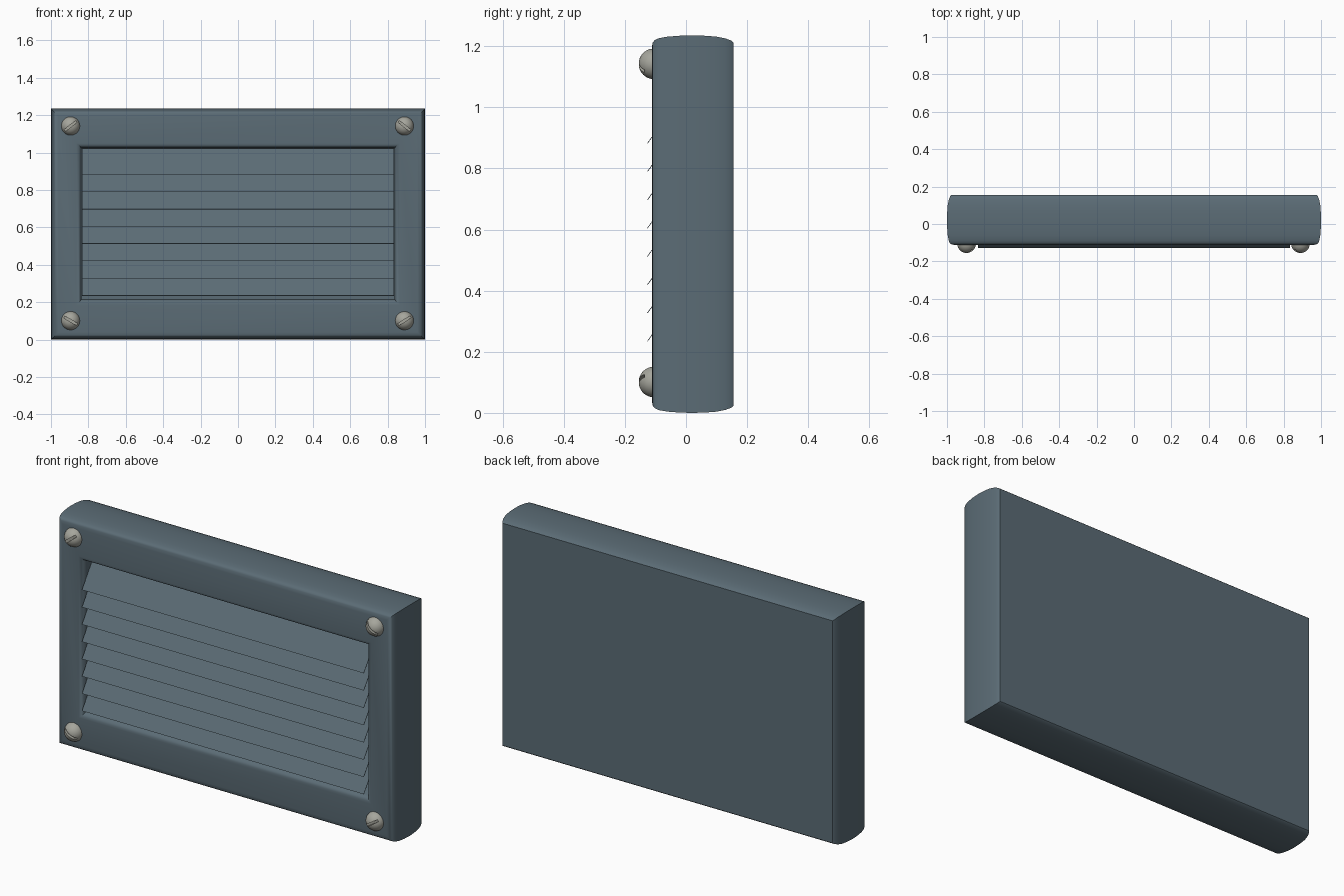
import bpy, bmesh, math
from mathutils import Matrix

if "Cube" in bpy.data.objects:
    bpy.data.objects.remove(bpy.data.objects["Cube"])


def material(name, rgb):
    m = bpy.data.materials.new(name)
    m.diffuse_color = (*rgb, 1)
    m.use_nodes = True
    m.node_tree.nodes["Principled BSDF"].inputs["Base Color"].default_value = m.diffuse_color
    return m


SLATE = material("slate blue paint", (0.105, 0.15, 0.18))
METAL = material("screw metal", (0.38, 0.38, 0.335))


def make(name, bm, mat, smooth=True):
    bmesh.ops.recalc_face_normals(bm, faces=bm.faces)
    me = bpy.data.meshes.new(name)
    bm.to_mesh(me)
    bm.free()
    ob = bpy.data.objects.new(name, me)
    bpy.context.collection.objects.link(ob)
    me.materials.append(mat)
    if smooth:
        bpy.context.view_layer.objects.active = ob
        ob.select_set(True)
        bpy.ops.object.shade_smooth_by_angle(angle=math.radians(40))
        ob.select_set(False)
    return ob


# Frame: rectangular rings (half width, bottom, top, depth) bridged from the
# closed back, round the bulged rim, over the front and into the recess
H = 1.235
rings = []
for inset, y in [(0.023, 0.155), (0.017, 0.148), (0.010, 0.13), (0.004, 0.10),
                 (0.001, 0.06), (0, 0.02), (0.001, -0.02), (0.004, -0.06),
                 (0.009, -0.088), (0.015, -0.102), (0.024, -0.109), (0.04, -0.112)]:
    rings.append((1 - inset, inset, H - inset, y))
rings += [(0.865, 0.185, 1.05, -0.112), (0.852, 0.195, 1.04, -0.109),
          (0.843, 0.207, 1.031, -0.100), (0.838, 0.215, 1.024, -0.085),
          (0.836, 0.218, 1.022, 0.10)]
bm = bmesh.new()
loops = [[bm.verts.new((x, y, z)) for x, z in ((-w, lo), (w, lo), (w, hi), (-w, hi))]
         for w, lo, hi, y in rings]
for a, b in zip(loops, loops[1:]):
    for i in range(4):
        j = (i + 1) % 4
        bm.faces.new((a[i], a[j], b[j], b[i]))
bm.faces.new(loops[0])
bm.faces.new(loops[-1])
make("frame", bm, SLATE)

# Louvre slats: thin sheets leaning back from their lower front edges
for k in range(8):
    z = 0.235 + k * 0.0925
    bm = bmesh.new()
    section = [(-0.127, z), (-0.125, z - 0.001), (-0.025, z + 0.139), (-0.027, z + 0.14)]
    ends = [[bm.verts.new((x, y, h)) for y, h in section] for x in (-0.835, 0.833)]
    for e in ends:
        bm.faces.new(e)
    for i in range(4):
        j = (i + 1) % 4
        bm.faces.new((ends[0][i], ends[0][j], ends[1][j], ends[1][i]))
    make(f"slat_{k + 1}", bm, SLATE, False)

# Domed corner screws, each with a slot at its own angle
for n, (x, z, turn) in enumerate([(-0.895, 1.142, 38), (0.89, 1.142, -38),
                                  (-0.895, 0.101, -30), (0.89, 0.101, 32)]):
    bm = bmesh.new()
    bmesh.ops.create_uvsphere(bm, u_segments=32, v_segments=16, radius=0.05,
                              matrix=Matrix.Translation((x, -0.105, z)))
    screw = make(f"screw_{n + 1}", bm, METAL)
    bm = bmesh.new()
    bmesh.ops.create_cube(bm, size=1, matrix=Matrix.Translation((x, -0.155, z))
                          @ Matrix.Rotation(math.radians(-turn), 4, 'Y')
                          @ Matrix.Diagonal((0.14, 0.04, 0.012, 1)))
    cutter = make(f"slot_cutter_{n + 1}", bm, METAL, False)
    cutter.hide_render = True
    cutter.hide_viewport = True
    mod = screw.modifiers.new("slot", 'BOOLEAN')
    mod.operation = 'DIFFERENCE'
    mod.solver = 'EXACT'
    mod.object = cutter
